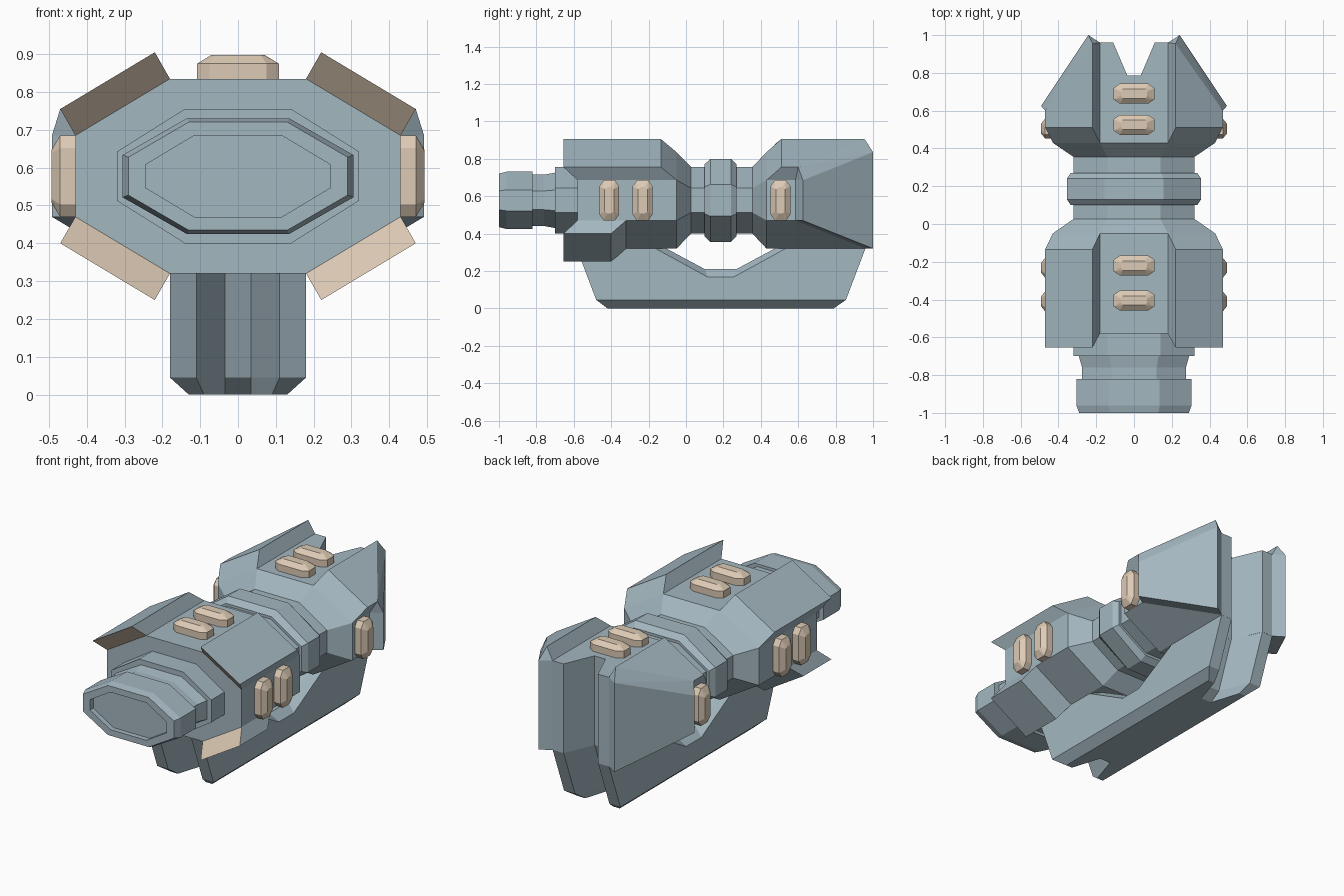
import bpy, bmesh
from mathutils import Vector

if "Cube" in bpy.data.objects:
    bpy.data.objects.remove(bpy.data.objects["Cube"])


def material(name, rgb):
    m = bpy.data.materials.new(name)
    m.diffuse_color = (*rgb, 1)
    m.use_nodes = True
    m.node_tree.nodes["Principled BSDF"].inputs["Base Color"].default_value = m.diffuse_color
    return m


BLUE = material("blue_grey_metal", (0.37, 0.475, 0.53))
TAN = material("tan_light", (0.72, 0.59, 0.46))
CZ = 0.5775  # height of the hull axis


def finish(bm, name, *mats):
    bmesh.ops.remove_doubles(bm, verts=bm.verts, dist=1e-4)
    bmesh.ops.recalc_face_normals(bm, faces=bm.faces)
    me = bpy.data.meshes.new(name)
    bm.to_mesh(me)
    bm.free()
    for m in mats:
        me.materials.append(m)
    ob = bpy.data.objects.new(name, me)
    bpy.context.collection.objects.link(ob)
    return ob


def loft(name, rings, mat):
    """Skin a row of equal-length rings and cap both ends."""
    bm = bmesh.new()
    vs = [[bm.verts.new(p) for p in r] for r in rings]
    n = len(rings[0])
    for a, b in zip(vs, vs[1:]):
        for i in range(n):
            j = (i + 1) % n
            bm.faces.new((a[i], a[j], b[j], b[i]))
    bm.faces.new(vs[0])
    bm.faces.new(vs[-1])
    bmesh.ops.dissolve_degenerate(bm, dist=1e-4, edges=bm.edges)
    return finish(bm, name, mat)


def solid(name, pts, *mats):
    """Convex solid around points."""
    bm = bmesh.new()
    vs = [bm.verts.new(p) for p in pts]
    bmesh.ops.convex_hull(bm, input=vs)
    bmesh.ops.dissolve_limit(bm, angle_limit=0.01, verts=bm.verts, edges=bm.edges)
    return finish(bm, name, *mats)


def cut(ob, cutter):
    mod = ob.modifiers.new("cut", 'BOOLEAN')
    mod.operation = 'DIFFERENCE'
    mod.solver = 'EXACT'
    mod.object = cutter
    bpy.context.view_layer.objects.active = ob
    bpy.ops.object.modifier_apply(modifier=mod.name)
    bpy.data.objects.remove(cutter)


def octagon(y, x, t, z, s):
    """Octagon ring: half width, half top width, half height, half side height."""
    q = [(t, z), (x, s), (x, -s), (t, -z), (-t, -z), (-x, -s), (-x, s), (-t, z)]
    return [(a, y, CZ + b) for a, b in q]


# main hull: nozzle, neck, front block, waist with ring, rear wedge
BIG = (0.43, 0.18, 0.2575, 0.1075)
WAIST = (0.32, 0.14, 0.178, 0.065)
RING = (0.355, 0.155, 0.222, 0.085)
BARREL = (0.305, 0.135, 0.153, 0.056)
NECK = (0.275, 0.12, 0.137, 0.05)
RECESS = (0.245, 0.115, 0.108, 0.03)
hull = loft("hull", [octagon(y, *s) for y, s in [
    (-0.97, RECESS), (-1.0, RECESS), (-1.0, (0.29, 0.13, 0.143, 0.05)),
    (-0.96, BARREL), (-0.82, BARREL), (-0.82, NECK), (-0.76, NECK),
    (-0.70, (0.292, 0.13, 0.148, 0.055)), (-0.70, WAIST), (-0.58, WAIST),
    (-0.58, BIG), (-0.05, BIG), (0.027, WAIST), (0.10, WAIST),
    (0.10, (0.335, 0.145, 0.193, 0.072)), (0.13, RING), (0.24, RING),
    (0.27, (0.335, 0.145, 0.193, 0.072)), (0.27, WAIST), (0.355, WAIST),
    (0.43, BIG), (0.585, BIG), (0.96, (0.18, 0.18, 0.2575, 0.2575))]], BLUE)

# upright groove in the back of the hull
groove = [(-0.17, 1.1), (-0.035, 0.785), (0.035, 0.785), (0.17, 1.1)]
cut(hull, loft("groove_cutter", [[(x, y, z) for x, y in groove] for z in (0.25, 0.95)], BLUE))


# keel, grooved front and back
def keel_ring(z, f, b, w, g):
    d = 0.175
    pts = [(-w, f), (-g, f), (-0.035, f + d), (0.035, f + d), (g, f), (w, f),
           (w, b), (g, b), (0.035, b - d), (-0.035, b - d), (-g, b), (-w, b)]
    return [(x, y, z) for x, y in pts]


keel = loft("keel", [keel_ring(0, -0.42, 0.79, 0.13, 0.09),
                     keel_ring(0.045, -0.48, 0.855, 0.18, 0.11),
                     keel_ring(0.322, -0.585, 0.96, 0.18, 0.11)], BLUE)


# opening between keel and waist, with chamfered lips
def gap_ring(x, z, low, top):
    c = 0.185
    return [(x, c - top, 0.32), (x, c - low, z), (x, c + low, z),
            (x, c + top, 0.32), (x, c + top, 0.4), (x, c - top, 0.4)]


cut(keel, loft("gap_cutter", [gap_ring(-0.19, 0.158, 0.065, 0.36), gap_ring(-0.13, 0.21, 0.085, 0.29),
                              gap_ring(0.13, 0.21, 0.085, 0.29), gap_ring(0.19, 0.158, 0.065, 0.36)], BLUE))

for s, side in ((1, "right"), (-1, "left")):
    def flip(pts):
        return [(s * x, y, z) for x, y, z in pts]

    # front armour plates, with tan slanted front ends
    for name, v, rear_in, rear_out in (("upper", 1, -0.05, -0.134), ("lower", -1, -0.32, -0.40)):
        pts = []
        for x, h, y0, y1 in ((0.18, 0.2575, -0.58, rear_in), (0.43, 0.1075, -0.58, rear_in),
                             (0.22, 0.3275, -0.655, rear_out), (0.47, 0.1775, -0.655, rear_out)):
            pts += [(x, y0, CZ + v * h), (x, y1, CZ + v * h)]
        plate = solid(f"front_{name}_plate_{side}", flip(pts), BLUE, TAN)
        for p in plate.data.polygons:
            p.material_index = int(p.normal.y < -0.5)

    # rear armour: upper slab, slanted side slab and the bevel joining them
    edge_in = [(0.43, 0.585, 0.685), (0.18, 0.96, 0.835)]
    up_edge = [(0.47, 0.60, 0.755), (0.22, 0.955, 0.905)]
    side_in = edge_in + [(0.43, 0.585, 0.47), (0.18, 0.96, 0.32)]
    side_out = [(x + 0.062, y + 0.04, z) for x, y, z in side_in]
    solid(f"rear_upper_plate_{side}", flip(edge_in + up_edge + [
        (0.18, 0.43, 0.835), (0.43, 0.43, 0.685), (0.22, 0.51, 0.905), (0.47, 0.51, 0.755)]), BLUE)
    solid(f"rear_side_plate_{side}", flip(side_in + side_out), BLUE)
    solid(f"rear_bevel_{side}", flip(edge_in + up_edge + side_out[:2]), BLUE)


# tan lamps: long lozenges with a bevelled cap
def lamp(name, origin, along, out):
    o, a, n = Vector(origin), Vector(along), Vector(out)
    w = a.cross(n)
    pts = []
    for h, l, lc, b, bc in ((-0.01, 0.108, 0.075, 0.053, 0.03), (0.04, 0.108, 0.075, 0.053, 0.03),
                            (0.063, 0.07, 0.06, 0.025, 0.01)):
        for i in (1, -1):
            for j in (1, -1):
                pts += [o + n * h + a * i * l + w * j * bc, o + n * h + a * i * lc + w * j * b]
    solid(name, pts, TAN)


for i, y in enumerate((-0.405, -0.22, 0.525, 0.69)):
    lamp(f"top_lamp_{i}", (0, y, 0.835), (1, 0, 0), (0, 0, 1))
for i, y in enumerate((-0.41, -0.232, 0.505)):
    for s in (1, -1):
        lamp(f"side_lamp_{i}_{'right' if s > 0 else 'left'}", (s * 0.43, y, CZ), (0, 0, 1), (s, 0, 0))
